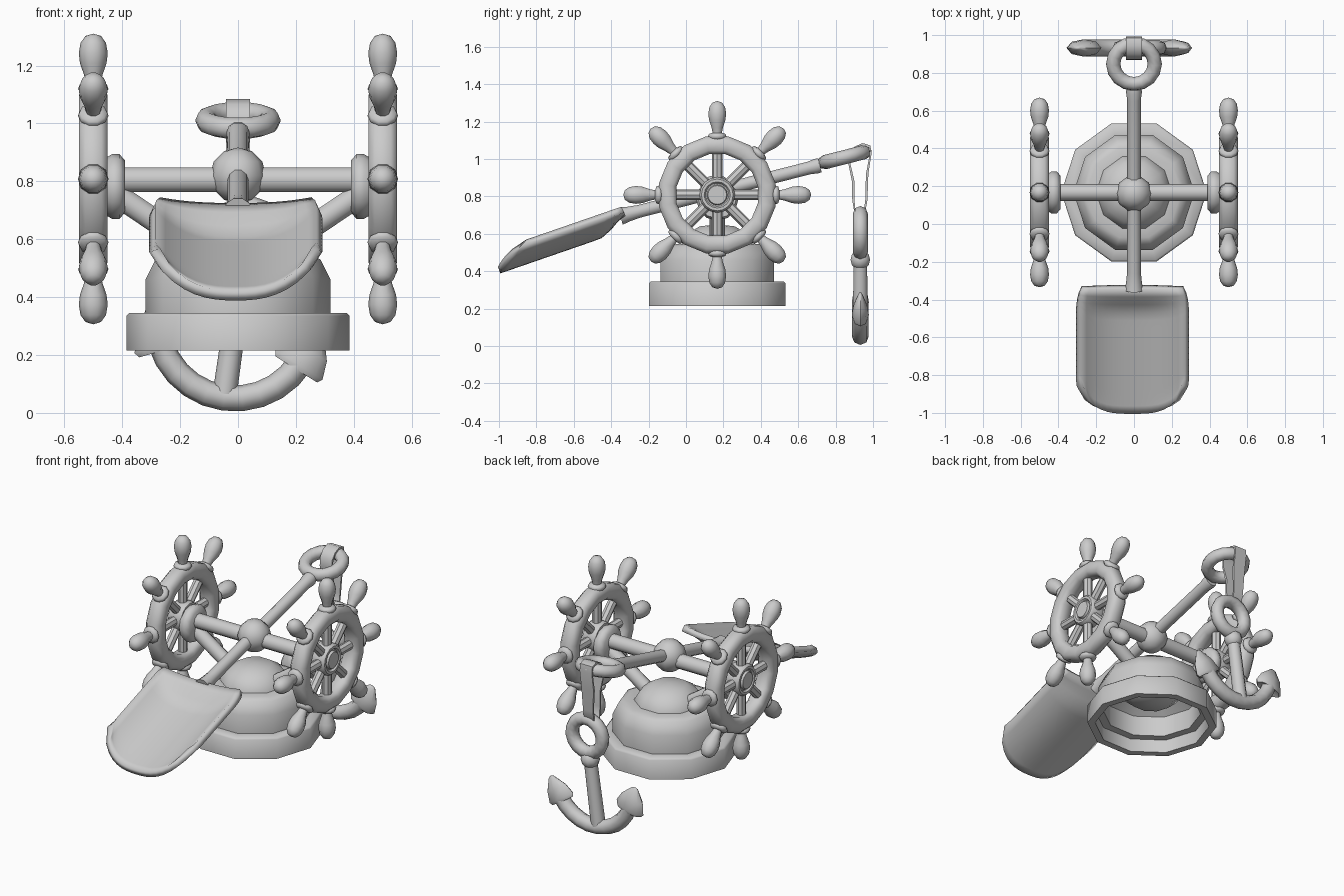
import bpy, bmesh, math
from mathutils import Vector, Matrix

if "Cube" in bpy.data.objects:
    bpy.data.objects.remove(bpy.data.objects["Cube"])

CY = 0.167   # shared depth of the base, axle and wheels


def finish(name, bm, angle=40):
    bmesh.ops.remove_doubles(bm, verts=bm.verts, dist=1e-5)
    bmesh.ops.recalc_face_normals(bm, faces=bm.faces)
    me = bpy.data.meshes.new(name)
    bm.to_mesh(me)
    bm.free()
    ob = bpy.data.objects.new(name, me)
    bpy.context.collection.objects.link(ob)
    bpy.ops.object.select_all(action='DESELECT')
    ob.select_set(True)
    bpy.context.view_layer.objects.active = ob
    bpy.ops.object.shade_smooth_by_angle(angle=math.radians(angle))
    return ob


def frame(loc, direction=(0, 0, 1)):
    q = Vector(direction).to_track_quat('Z', 'Y')
    return Matrix.Translation(Vector(loc)) @ q.to_matrix().to_4x4()


def skin(bm, rings, closed_u, closed_v):
    nu, nv = len(rings), len(rings[0])
    for i in range(nu if closed_u else nu - 1):
        for j in range(nv if closed_v else nv - 1):
            a, b = rings[i], rings[(i + 1) % nu]
            bm.faces.new((a[j], b[j], b[(j + 1) % nv], a[(j + 1) % nv]))


def lathe(name, prof, segs, mat, closed=False, angle=40):
    """Revolve (radius, height) points round the local z axis."""
    bm = bmesh.new()
    rings = []
    for k in range(segs):
        a = 2 * math.pi * k / segs
        rings.append([bm.verts.new(mat @ Vector((max(r, 0) * math.cos(a), max(r, 0) * math.sin(a), z)))
                      for r, z in prof])
    skin(bm, rings, True, closed)
    return finish(name, bm, angle)


def rod(name, a, b, r, segs=10):
    a, b = Vector(a), Vector(b)
    h = (b - a).length
    return lathe(name, [(0, 0), (r, 0), (r, h), (0, h)], segs, frame(a, b - a))


def ring(name, mat, major, minor, segs=16, sides=8):
    pts = [(major + minor * math.cos(2 * math.pi * k / sides), minor * math.sin(2 * math.pi * k / sides))
           for k in range(sides)]
    return lathe(name, pts, segs, mat, True, 60)


def ball(name, loc, r, segs=10, rows=6):
    pts = [(r * math.sin(math.pi * k / rows), -r * math.cos(math.pi * k / rows)) for k in range(rows + 1)]
    return lathe(name, pts, segs, frame(loc), angle=60)


# hollow ten-sided base with a dome sunk into its top
lathe("base", [(.385, .215), (.385, .335), (.375, .345), (.32, .345), (.32, .46), (.285, .53),
               (.25, .545), (.19, .545), (.19, .5), (.29, .43), (.29, .30), (.34, .30), (.34, .215)],
      10, frame((0, CY, 0)), True, 50)
lathe("base_dome", [(0, .36), (.12, .375), (.185, .43), (.205, .49), (.20, .545), (.165, .60), (.10, .64), (0, .65)],
      10, frame((0, CY, 0)), angle=60)

# axle, centre knuckle and slanted struts
rod("axle", (-.45, CY, .805), (.45, CY, .805), .045)
ball("center_knuckle", (0, CY - .005, .82), .097)

# two steering wheels
rim_prof = [(.222, -.028), (.242, -.05), (.295, -.05), (.318, -.028),
            (.318, .028), (.295, .05), (.242, .05), (.222, .028)]
grip_prof = [(0, .295), (.04, .295), (.053, .31), (.047, .326), (.026, .332), (.032, .36),
             (.046, .40), (.05, .435), (.044, .47), (.027, .494), (0, .502)]
for s, side in ((-1, "left"), (1, "right")):
    c = Vector((.5 * s, CY, .808))
    m = frame(c, (s, 0, 0))
    lathe(side + "_wheel_rim", rim_prof, 16, m @ Matrix.Rotation(math.pi / 16, 4, 'Z'), True, 60)
    lathe(side + "_wheel_hub", [(0, -.05), (.09, -.05), (.095, -.03), (.095, .03), (.085, .042), (.07, .042),
                                (.062, .03), (.055, .03), (.05, .045), (0, .045)], 16, m)
    for k in range(8):
        a = k * math.pi / 4
        d = Vector((0, math.cos(a), math.sin(a)))
        rod(side + "_wheel_spoke", c + d * .07, c + d * .25, .028, 8)
        lathe(side + "_wheel_grip", grip_prof, 10, frame(c, d), angle=60)
    lathe(side + "_axle_flange", [(0, 0), (.09, 0), (.112, .02), (.112, .045), (.1, .065), (0, .065)],
          12, frame((.39 * s, CY, .782), (s, 0, 0)), angle=50)
    rod(side + "_strut", (.43 * s, CY, .76), (.08 * s, CY, .525), .042)

# shovel shaft
tilt = Vector((0, 1, .255)).normalized()
start = Vector((0, -.35, .695))
lathe("shovel_shaft", [(0, 0), (.05, 0), (.042, .04), (.036, .10), (.036, 1.04), (.042, 1.08), (.04, 1.10), (0, 1.10)],
      10, frame(start, tilt), angle=60)

# shovel handle ring, lying in the plane of the shaft
ring("shovel_ring", frame((0, .848, 1.01), Vector((0, -tilt.z, tilt.y))), .11, .038)

# scooped shovel blade with a raised back and rounded tip
bm = bmesh.new()
grid = []
NU, NV = 16, 16
for i in range(NV + 1):
    v = i / NV
    row = []
    for j in range(NU + 1):
        u = 2 * j / NU - 1
        length = .51 + .15 * max(0, 1 - abs(u) ** 3.2) ** .6
        y = -.345 - length * v
        corner = 1 - .06 * max(0, 1 - v / .08) - .06 * max(0, (v - .85) / .15) ** 2
        back = min(1, v / .2)
        back = back * back * (3 - 2 * back)
        depth = (.02 + .075 * back) * (1 - abs(u) ** 2.5)
        z = .745 - .345 * (-.345 - y) - depth
        row.append(bm.verts.new((-.008 + .278 * u * corner, y, z)))
    grid.append(row)
skin(bm, grid, False, False)
blade = finish("shovel_blade", bm, 60)
if blade.data.polygons[100].normal.z < 0:
    blade.data.flip_normals()
mod = blade.modifiers.new("thickness", 'SOLIDIFY')
mod.thickness, mod.offset = .036, -1

# flat strap looped through the shovel ring and the anchor ring
path = [(.868, .975), (.872, 1.03), (.90, 1.066), (.945, 1.085), (.986, 1.072), (.992, 1.03), (.975, .92),
        (.97, .78), (.955, .70), (.93, .682), (.902, .70), (.889, .78), (.887, .88)]
mid = (.93, .88)
bm = bmesh.new()
loops = []
for y, z in path:
    n = Vector((mid[0] - y, (mid[1] - z) * .35)).normalized() * .014
    w = .042 if z > .9 else .034
    loops.append([bm.verts.new(p) for p in ((-w, y, z), (w, y, z), (w, y + n.x, z + n.y), (-w, y + n.x, z + n.y))])
skin(bm, loops, True, True)
finish("strap", bm, 50)

# anchor, hanging slightly askew from its ring
A = Matrix.Translation((.03, .932, .605)) @ Matrix.Rotation(math.radians(8), 4, 'Y')
ring("anchor_ring", A @ Matrix.Rotation(math.pi / 2, 4, 'X'), .105, .04)
ball("anchor_collar", A @ Vector((0, 0, -.145)), .055, 10, 6)
lathe("anchor_shank", [(0, -.12), (.038, -.13), (.042, -.56), (0, -.56)], 10, A)
R, CZ, END = .268, -.29, 66
bm = bmesh.new()
loops = []
for k in range(11):
    t = math.radians(-END + 2 * END * k / 10)
    out = Vector((math.sin(t), 0, -math.cos(t)))
    ctr = Vector((0, 0, CZ)) + out * R
    loops.append([bm.verts.new(A @ (ctr + .045 * (out * math.cos(b) + Vector((0, 1, 0)) * math.sin(b))))
                  for b in [2 * math.pi * n / 8 for n in range(8)]])
skin(bm, loops, False, True)
finish("anchor_arms", bm, 60)
for s, side in ((-1, "left"), (1, "right")):
    t = math.radians(END) * s
    tip = Vector((math.sin(t) * R, 0, CZ - math.cos(t) * R))
    turn = Matrix.Rotation(s * math.radians(90 - END), 4, 'Y')
    m = A @ Matrix.Translation(tip) @ turn @ Matrix.Diagonal((1, .48, 1, 1))
    lathe(side + "_anchor_fluke", [(0, -.01), (.085, -.03), (.096, -.012), (.075, .05), (.02, .12), (0, .127)], 8, m)
